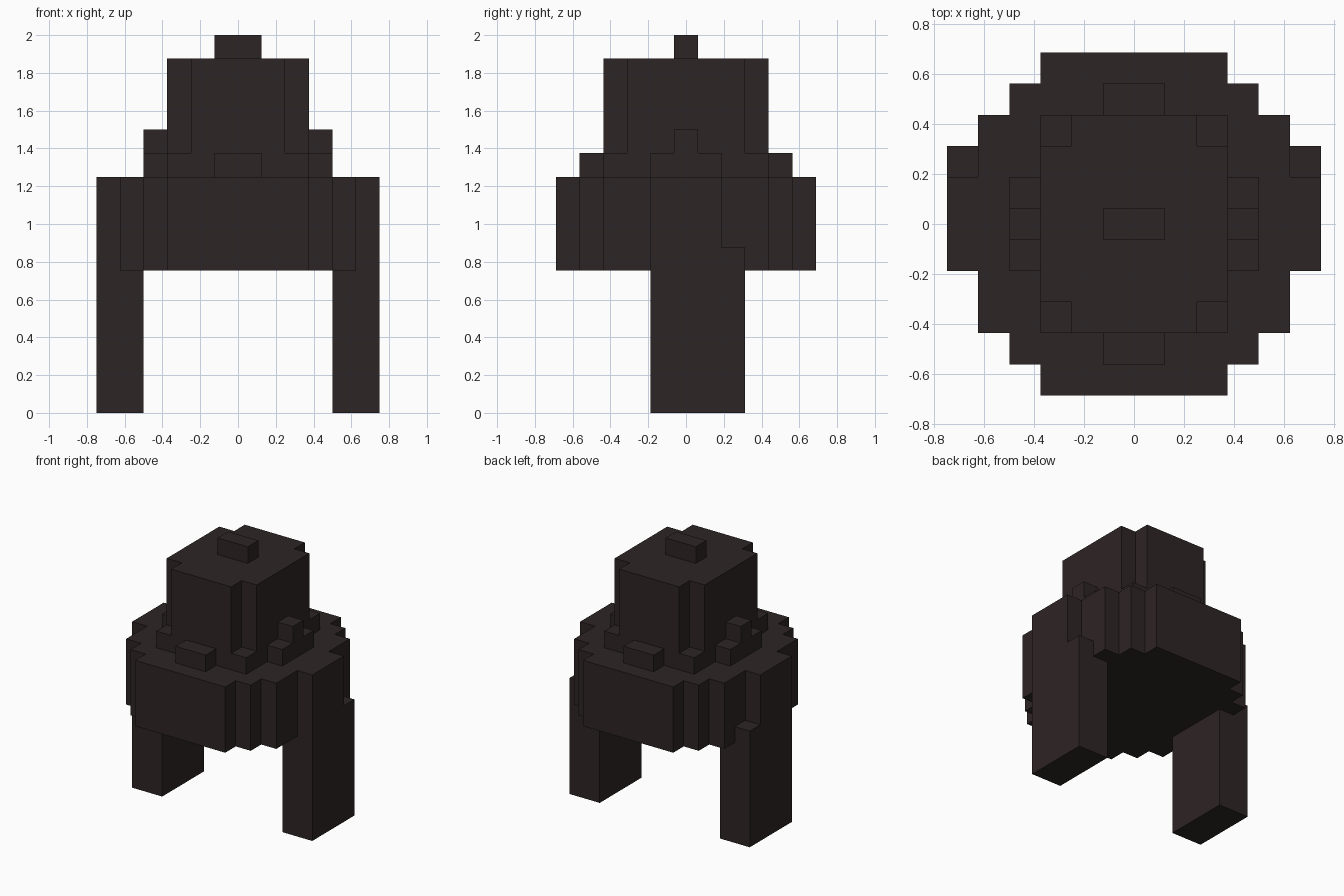
import bpy
import bmesh
from mathutils import Vector

cube = bpy.data.objects.get("Cube")
if cube:
    bpy.data.objects.remove(cube, do_unlink=True)

U = 0.125           # block unit
DRUM_BOTTOM = 0.755
DRUM_TOP = 10 * U
LEDGE = 11 * U

dark = bpy.data.materials.new("dark_brown")
colour = (0.027, 0.018, 0.018, 1)
dark.diffuse_color = colour
dark.use_nodes = True
shader = dark.node_tree.nodes["Principled BSDF"]
shader.inputs["Base Color"].default_value = colour
shader.inputs["Roughness"].default_value = 0.9


def extrude(name, points, direction):
    """Flat outline pushed along a direction into a solid."""
    bm = bmesh.new()
    face = bm.faces.new([bm.verts.new(p) for p in points])
    result = bmesh.ops.extrude_face_region(bm, geom=[face])
    moved = [g for g in result["geom"] if isinstance(g, bmesh.types.BMVert)]
    bmesh.ops.translate(bm, verts=moved, vec=Vector(direction))
    bmesh.ops.recalc_face_normals(bm, faces=bm.faces[:])
    mesh = bpy.data.meshes.new(name)
    bm.to_mesh(mesh)
    bm.free()
    mesh.materials.append(dark)
    obj = bpy.data.objects.new(name, mesh)
    bpy.context.collection.objects.link(obj)
    return obj


def stepped_prism(name, quarter, z0, z1):
    """Solid from a quarter outline mirrored into all four quadrants."""
    back = quarter[::-1]
    outline = (quarter + [(-x, y) for x, y in back]
               + [(-x, -y) for x, y in quarter] + [(x, -y) for x, y in back])
    return extrude(name, [(x * U, y * U, z0) for x, y in outline], (0, 0, z1 - z0))


def block(name, x0, x1, y0, y1, z0, z1):
    """Box with x and y in block units."""
    corners = [(x0, y0), (x1, y0), (x1, y1), (x0, y1)]
    return extrude(name, [(x * U, y * U, z0) for x, y in corners], (0, 0, z1 - z0))


def span(a, b, sign):
    return (a, b) if sign > 0 else (-b, -a)


# Round stepped drum, tower with notched corners, and top knob
stepped_prism("drum", [(5, 3.5), (4, 3.5), (4, 4.5), (3, 4.5), (3, 5.5)],
              DRUM_BOTTOM, DRUM_TOP)
stepped_prism("tower", [(3, 2.5), (2, 2.5), (2, 3.5)], DRUM_TOP, 15 * U)
block("top_knob", -1, 1, -0.5, 0.5, 15 * U, 16 * U)

for side, sx in (("left", 1), ("right", -1)):
    # Leg: outer slab rises up the drum side, inner half stops beneath it
    profile = [(-1.5, 0), (2.5, 0), (2.5, 7), (1.5, 7), (1.5, 10), (-1.5, 10)]
    extrude(side + "_leg_outer", [(sx * 5 * U, y * U, z * U) for y, z in profile],
            (sx * U, 0, 0))
    block(side + "_leg_inner", *span(4, 5, sx), -1.5, 2.5, 0, DRUM_BOTTOM)

    # Stepped ledge on the tower side
    ledge = [(-1.5, 10), (1.5, 10), (1.5, 11), (0.5, 11),
             (0.5, 12), (-0.5, 12), (-0.5, 11), (-1.5, 11)]
    extrude(side + "_ledge", [(sx * 3 * U, y * U, z * U) for y, z in ledge],
            (sx * U, 0, 0))

    # Low blocks in the tower corners
    for end, sy in (("back", 1), ("front", -1)):
        block(f"{end}_{side}_corner", *span(2, 3, sx), *span(2.5, 3.5, sy),
              DRUM_TOP, LEDGE)

# Low blocks on the tower front and back
for end, sy in (("back", 1), ("front", -1)):
    block(end + "_ledge", -1, 1, *span(3.5, 4.5, sy), DRUM_TOP, LEDGE)
